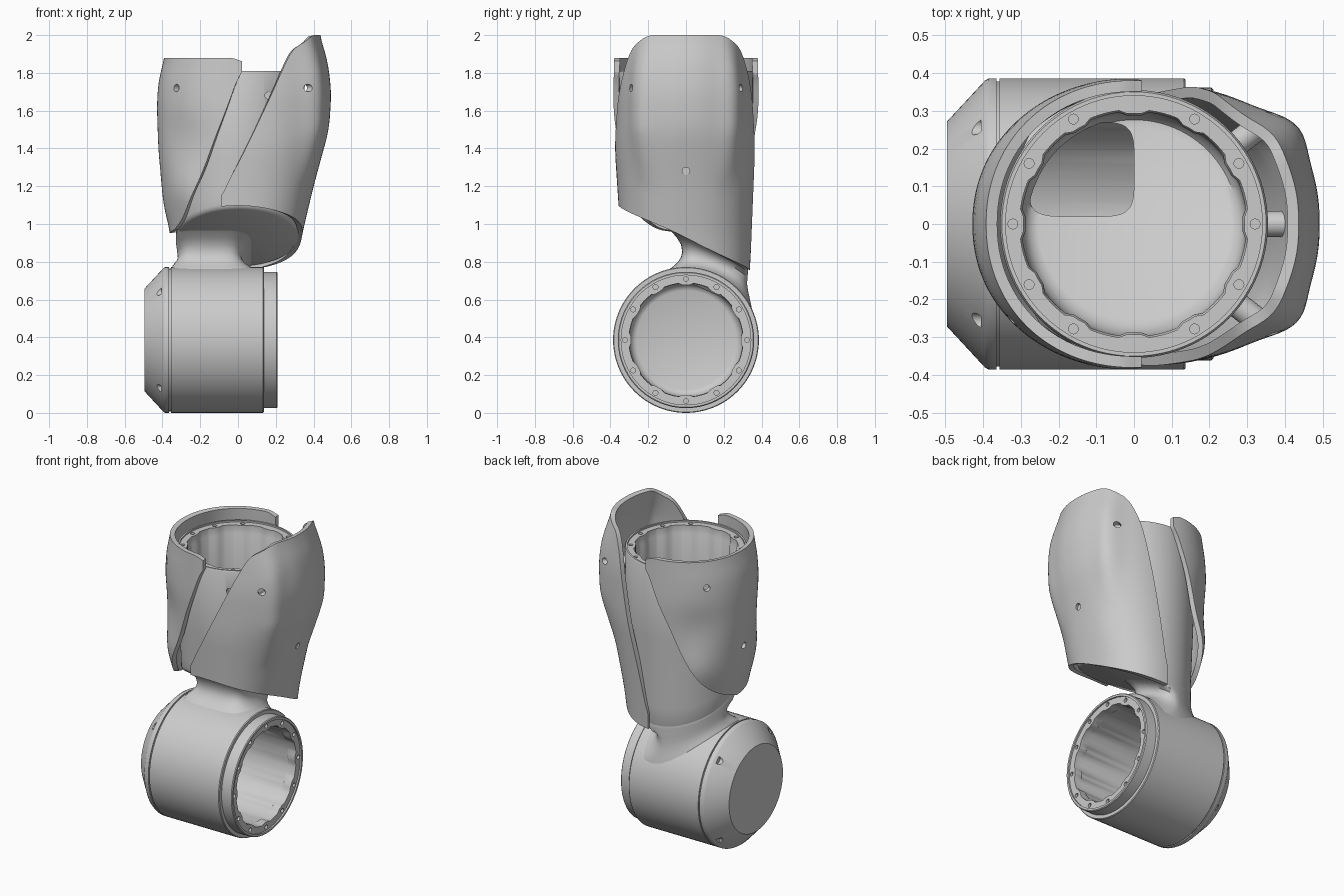
import bpy, bmesh
from math import sin, cos, pi, radians, hypot, exp, sqrt
from mathutils import Vector, Matrix

if "Cube" in bpy.data.objects:
    bpy.data.objects.remove(bpy.data.objects["Cube"], do_unlink=True)

grey = bpy.data.materials.new("satin_grey")
grey.use_nodes = True
grey.diffuse_color = (0.6, 0.6, 0.6, 1)
grey.node_tree.nodes["Principled BSDF"].inputs["Base Color"].default_value = (0.6, 0.6, 0.6, 1)


def make(name, bm):
    bmesh.ops.recalc_face_normals(bm, faces=bm.faces)
    me = bpy.data.meshes.new(name)
    bm.to_mesh(me)
    bm.free()
    me.materials.append(grey)
    ob = bpy.data.objects.new(name, me)
    bpy.context.collection.objects.link(ob)
    return ob


def activate(ob):
    bpy.ops.object.select_all(action='DESELECT')
    ob.select_set(True)
    bpy.context.view_layer.objects.active = ob


def cut(ob, cutter):
    activate(ob)
    mod = ob.modifiers.new("cut", 'BOOLEAN')
    mod.operation, mod.solver, mod.object = 'DIFFERENCE', 'EXACT', cutter
    bpy.ops.object.modifier_apply(modifier=mod.name)


def smooth(ob):
    activate(ob)
    bpy.ops.object.shade_smooth_by_angle(angle=radians(38))


def skin(bm, loops, closed=True):
    """Bridge successive vertex loops; a loop of one vertex is a pole."""
    for a, b in zip(loops, loops[1:]):
        n = max(len(a), len(b))
        for i in range(n if closed else n - 1):
            j = (i + 1) % n
            quad = [a[i % len(a)], a[j % len(a)], b[j % len(b)], b[i % len(b)]]
            bm.faces.new(list(dict.fromkeys(quad)))


def lathe(name, rings, along_x=False, seg=96):
    """Rings are (radius, height, slope towards the back, bolt tab depth)."""
    bm = bmesh.new()
    loops = []
    for r, h, slope, tab in rings:
        loop = []
        for i in range(seg if r else 1):
            t = 2 * pi * i / seg
            rr = r - (tab if i % 8 in (0, 1, 7) else 0)
            x, y = rr * cos(t), rr * sin(t)
            z = h - slope * y
            loop.append(bm.verts.new((z, x, y) if along_x else (x, y, z)))
        loops.append(loop)
    skin(bm, loops)
    return make(name, bm)


def drills(name, specs):
    """Cylinders given as (centre, direction, radius, length)."""
    bm = bmesh.new()
    for centre, direction, r, length in specs:
        rot = Vector(direction).to_track_quat('Z', 'Y').to_matrix().to_4x4()
        bmesh.ops.create_cone(bm, cap_ends=True, segments=20, radius1=r, radius2=r,
                              depth=length, matrix=Matrix.Translation(centre) @ rot)
    ob = make(name, bm)
    ob.hide_render = True
    return ob


def interp(table, t):
    if t <= table[0][0]:
        return table[0][1]
    for (a, u), (b, v) in zip(table, table[1:]):
        if t <= b:
            return u + (v - u) * (t - a) / (b - a)
    return table[-1][1]


def soft(table, t, w):
    return sum(interp(table, t + k * w / 2) for k in (-2, -1, 0, 1, 2)) / 5


def bell(t, centre, w):
    return exp(-((t - centre) / w) ** 2)


def cover(name, facing, start, end, top, bottom, depth, width, power, bump):
    """Curved cover: columns by angle, each from its bottom to its top edge."""
    bm = bmesh.new()
    cols = []
    for i in range(97):
        ang = start + (end - start) * i / 96
        c, s = cos(radians(ang)), sin(radians(ang))
        lo, hi = bottom(ang), top(ang)
        col = []
        for k in range(33):
            z = lo + max(hi - lo, 0.01) * k / 32
            r = (abs(c / soft(depth, z, .06)) ** power
                 + abs(s / soft(width, z, .06)) ** power) ** (-1 / power) + bump(abs(ang), z)
            col.append(bm.verts.new((facing * r * c, r * s, z)))
        cols.append(col)
    skin(bm, cols, closed=False)
    ob = make(name, bm)
    # normals must face outward before thickening inward
    me = ob.data
    p = me.polygons[len(me.polygons) // 2]
    if p.normal.x * facing < 0:
        me.flip_normals()
    activate(ob)
    mod = ob.modifiers.new("thickness", 'SOLIDIFY')
    mod.thickness, mod.offset = 0.03, -1
    bpy.ops.object.modifier_apply(modifier=mod.name)
    return ob


def duct(name, x0, x1, y0, y1, height, levels, roundness):
    """Rounded rectangular tube; levels are (fraction of height, flare, radius limit)."""
    bm = bmesh.new()
    loops = []
    cx, cy = (x0 + x1) / 2, (y0 + y1) / 2
    for f, flare, limit in levels:
        hx, hy = (x1 - x0) / 2 + flare, (y1 - y0) / 2 + flare
        loop = []
        for i in range(72):
            t = 2 * pi * i / 72
            x = cx + hx * abs(cos(t)) ** roundness * (1 if cos(t) > 0 else -1)
            y = cy + hy * abs(sin(t)) ** roundness * (1 if sin(t) > 0 else -1)
            k = min(1, limit / hypot(x, y))
            loop.append(bm.verts.new((x * k, y * k, height(y * k, f))))
        loops.append(loop)
    skin(bm, loops)
    bm.faces.new(loops[0])
    bm.faces.new(loops[-1])
    return make(name, bm)


# Horizontal joint housing, a filleted cup open towards +x
housing = lathe("joint_housing", [
    (0, -.495, 0, 0), (.272, -.495, 0, 0), (.38, -.395, 0, 0), (.386, -.385, 0, 0),
    (.386, -.364, 0, 0), (.378, -.364, 0, 0), (.378, -.356, 0, 0), (.386, -.356, 0, 0),
    (.386, .132, 0, 0), (.382, .137, 0, 0), (.361, .137, 0, 0), (.361, .205, 0, 0),
    (.356, .21, 0, 0), (.343, .21, 0, 0), (.343, .2, 0, 0), (.302, .2, 0, .01),
    (.302, .15, 0, .01), (.3, .14, 0, 0), (.3, -.29, 0, 0), (.294, -.315, 0, 0),
    (.28, -.333, 0, 0), (.262, -.34, 0, 0), (0, -.34, 0, 0)], along_x=True)
housing.location.z = .386

# Upright tube with a slanted underside and a filleted slanted floor
tube = lathe("upright_tube", [
    (0, .927, .48, 0), (.312, .927, .48, 0), (.324, .934, .48, 0), (.329, .95, .48, 0),
    (.33, 1.03, .38, 0), (.345, 1.35, 0, 0), (.355, 1.8, 0, 0), (.35, 1.81, 0, 0),
    (.34, 1.81, 0, 0), (.34, 1.8, 0, 0), (.303, 1.8, 0, .01), (.303, 1.75, 0, .01),
    (.298, 1.74, 0, .01), (.298, 1.3, 0, .01), (.297, 1.05, .48, 0), (.291, 1.015, .48, 0),
    (.276, .99, .48, 0), (.255, .98, .48, 0), (0, .98, .48, 0)])


# Filleted neck running from the round housing to the slanted underside
def neck_height(y, f):
    return (1 - f) * (.38 + sqrt(.386 ** 2 - y * y)) + f * (.945 - .48 * y)


neck = duct("neck", -.32, .02, -.02, .328, neck_height, [
    (-.04, .085, .352), (.02, .068, .349), (.08, .045, .345), (.17, .023, .339), (.3, .007, .333),
    (.45, 0, .33), (.65, .006, .3295), (.8, .028, .3295), (.93, .065, .3295), (1, .1, .3295),
    (1.06, .1, .327)], .5)
passage = duct("passage_cutter", -.28, 0, .02, .27, lambda y, f: .5 + .65 * f,
               [(0, 0, .282), (1, 0, .282)], .4)
for part in (housing, tube, neck):
    cut(part, passage)

# Bolt holes, pockets and a small slot
ring = [radians(a) for a in range(0, 360, 30)]
tube_drill = drills("tube_drill", [
    ((.321 * cos(a), .321 * sin(a), 1.78), (0, 0, 1), .013, .14) for a in ring if abs(cos(a)) > .1]
    + [((.16, -.32, 1.68), (0, 1, 0), .018, .03)])
housing_drill = drills("housing_drill", [
    ((.18, .323 * cos(a), .386 + .323 * sin(a)), (1, 0, 0), .013, .14) for a in ring]
    + [((-.45, .258 * sy, .386 + .258 * sz), (1, 0, 0), .022, .09)
       for sy in (-1, 1) for sz in (-1, 1)])
cut(tube, tube_drill)
cut(housing, housing_drill)

# Tall cover on the left side, with slanted lower edge and blunt front corners
tall_top = [(-104, 1.13), (-101, 1.19), (-96, 1.25), (-89, 1.33), (-75, 1.52), (-57, 1.78),
            (-46, 1.92), (-27, 2), (27, 2), (46, 1.92), (57, 1.75), (67, 1.4), (75, 1.15),
            (81, .96), (85, .82)]
tall = cover("tall_cover", 1, -104, 85,
             lambda a: soft(tall_top, a, 4), lambda a: .927 - .17 * sin(radians(a)),
             [(.75, .31), (.93, .336), (1.2, .4), (1.5, .482), (1.7, .495), (1.88, .472), (2, .43)],
             [(.75, .338), (1.1, .357), (1.4, .377), (1.7, .37), (2, .33)], 2.4,
             lambda a, z: .03 * bell(a, 31, 9) * interp([(1.2, 0), (1.5, 1), (1.8, 1), (2, .4)], z))

# Short cover on the right side, tapering to a rounded tip and slightly waisted
short_low = [(0, .95), (25, .97), (42, 1.04), (58, 1.22), (68, 1.4), (82, 1.62), (93, 1.84)]
short_top = [(0, 1.88), (86, 1.88), (93, 1.86)]
short = cover("short_cover", -1, -93, 93, lambda a: soft(short_top, abs(a), 3),
              lambda a: soft(short_low, abs(a), 6) + (.05 * sin(radians(2 * a)) if a > 0 else 0),
              [(.95, .357), (1.1, .395), (1.4, .422), (1.65, .43), (1.8, .415), (1.88, .385)],
              [(.95, .345), (1.2, .365), (1.6, .387), (1.88, .38)], 2.1,
              lambda a, z: bell(a, 45, 18) * (.02 * bell(z, 1.18, .13) - .012 * bell(z, 1.46, .13)))

# Screw holes through both covers, and standoff posts behind the tall one
up = Vector((0, 0, 1))
for ob, side in ((tall, 1), (short, -1)):
    spots = [(Vector((side * cos(radians(a)), sin(radians(a)), 0)), z)
             for a, z in ((-38, 1.72), (0, 1.28), (38, 1.72))]
    cut(ob, drills(ob.name + "_drill", [(d * .42 + up * z, d, .02, .2) for d, z in spots]))
    if side > 0:
        posts = drills("standoff_posts", [(d * .375 + up * z, d, .034, .07) for d, z in spots])
        posts.hide_render = False

for ob in [o for o in bpy.data.objects if o.name.endswith(("_drill", "_cutter"))]:
    bpy.data.objects.remove(ob, do_unlink=True)
for ob in (housing, tube, neck, tall, short, posts):
    smooth(ob)
